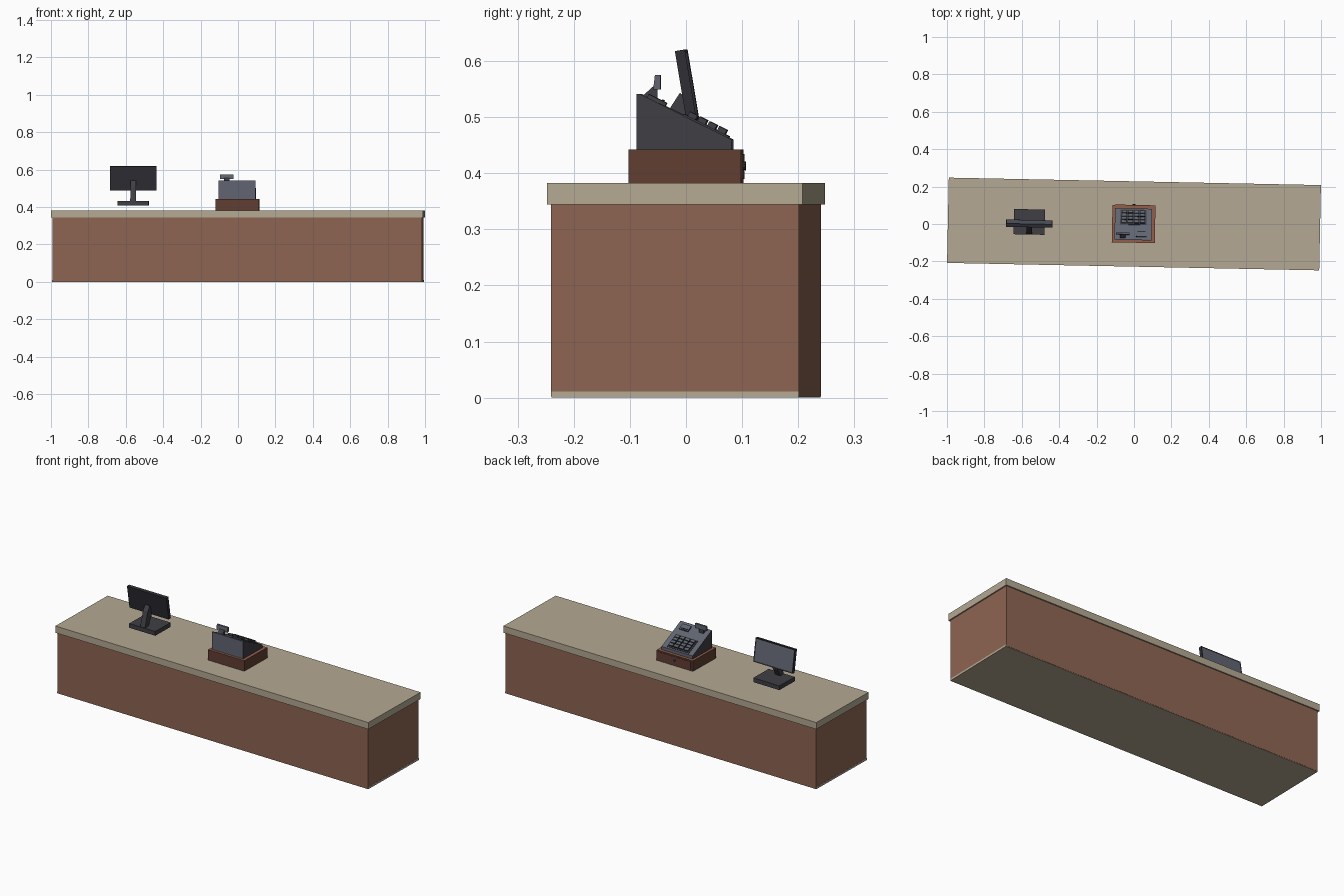
import bpy, bmesh, math
from mathutils import Matrix, Vector

if "Cube" in bpy.data.objects:
    bpy.data.objects.remove(bpy.data.objects["Cube"])

TURN = Matrix.Rotation(-0.02, 4, 'Z')   # whole model sits slightly turned


def material(name, r, g, b):
    m = bpy.data.materials.new(name)
    lin = [((c / 255 + 0.055) / 1.055) ** 2.4 for c in (r, g, b)]
    m.diffuse_color = (*lin, 1)
    m.use_nodes = True
    m.node_tree.nodes["Principled BSDF"].inputs["Base Color"].default_value = m.diffuse_color
    return m


TAN = material("tan_top", 180, 169, 147)
BROWN = material("counter_brown", 142, 101, 82)
DARK_BROWN = material("drawer_brown", 97, 62, 50)
RED_BROWN = material("drawer_rim_brown", 146, 94, 74)
GREY = material("blue_grey", 97, 101, 113)
CHARCOAL = material("charcoal", 62, 62, 69)
BLACK = material("dark_grey", 47, 47, 53)


def finish(name, bm, mats, rule=None, mat=Matrix()):
    """Turn bmesh into an object; rule(normal) picks the material slot in local axes."""
    bmesh.ops.recalc_face_normals(bm, faces=bm.faces)
    bm.normal_update()
    if rule:
        for f in bm.faces:
            f.material_index = rule(f.normal)
    bm.transform(TURN @ mat)
    me = bpy.data.meshes.new(name)
    bm.to_mesh(me)
    bm.free()
    for m in mats:
        me.materials.append(m)
    ob = bpy.data.objects.new(name, me)
    bpy.context.collection.objects.link(ob)
    return ob


def box(name, centre, size, mats, rule=None, mat=Matrix()):
    bm = bmesh.new()
    bmesh.ops.create_cube(bm, size=1)
    bm.transform(Matrix.Translation(centre) @ Matrix.Diagonal((*size, 1)))
    return finish(name, bm, mats, rule, mat)


def extrude_yz(name, pts, x0, x1, mats, rule=None):
    """Side profile in y,z extended along x."""
    bm = bmesh.new()
    f = bm.faces.new([bm.verts.new((x0, y, z)) for y, z in pts])
    r = bmesh.ops.extrude_face_region(bm, geom=[f])
    vs = [v for v in r["geom"] if isinstance(v, bmesh.types.BMVert)]
    bmesh.ops.translate(bm, verts=vs, vec=(x1 - x0, 0, 0))
    return finish(name, bm, mats, rule)


def side_dark(n):
    return 1 if abs(n.x) > 0.9 else 0


# Counter
box("counter_body", (0, 0, 0.1735), (1.976, 0.442, 0.343), [BROWN])
box("counter_base_plate", (0, 0, 0.0055), (1.978, 0.44, 0.011), [TAN])
box("counter_top", (0, 0, 0.3635), (1.99, 0.456, 0.038), [TAN])

# Cash drawer with front panel and knob
box("cash_drawer", (-0.002, 0, 0.412), (0.23, 0.2, 0.06), [DARK_BROWN, RED_BROWN],
    lambda n: 1 if n.z > 0.9 else 0)
box("drawer_front", (-0.002, 0.1005, 0.412), (0.205, 0.003, 0.045), [DARK_BROWN])
bm = bmesh.new()
bmesh.ops.create_cone(bm, cap_ends=True, segments=10, radius1=0.008, radius2=0.007, depth=0.006)
finish("drawer_knob", bm, [BLACK],
       mat=Matrix.Translation((-0.002, 0.1035, 0.413)) @ Matrix.Rotation(math.pi / 2, 4, 'X'))

# Register housing
extrude_yz("register_body", [(-0.086, 0.441), (-0.086, 0.541), (-0.08, 0.541),
                             (0.083, 0.46), (0.083, 0.441)],
           -0.103, 0.095, [GREY, CHARCOAL], side_dark)

# Slope frame: origin at middle of the sloped panel
SLOPE = (Matrix.Translation((-0.004, 0, 0.5015))
         @ Matrix.Rotation(-math.atan2(0.081, 0.163), 4, 'X'))

# Keypad plate and stepped keys
box("keypad_plate", (0, 0.04, 0.001), (0.14, 0.09, 0.003), [CHARCOAL], mat=SLOPE)
for row in range(4):
    for col in range(4):
        box("key_%d_%d" % (row, col), (-0.049 + col * 0.0327, 0.011 + row * 0.0195, 0.005),
            (0.027, 0.0155, 0.012), [GREY, CHARCOAL],
            lambda n: 0 if n.z > 0.9 else 1, SLOPE)

# Receipt printer lid and paper slot
box("printer_lid", (0.045, -0.058, 0.003), (0.056, 0.036, 0.007), [GREY, CHARCOAL],
    lambda n: 0 if n.z > 0.9 else 1, SLOPE)
box("printer_slot", (0.045, -0.048, 0.007), (0.044, 0.005, 0.003), [BLACK], mat=SLOPE)

# Customer display on a short stem
extrude_yz("display_stem", [(-0.078, 0.538), (-0.058, 0.556), (-0.052, 0.556), (-0.052, 0.525)],
           -0.074, -0.044, [CHARCOAL])
extrude_yz("display_head", [(-0.059, 0.549), (-0.056, 0.575), (-0.046, 0.575), (-0.046, 0.549)],
           -0.094, -0.024, [GREY])

# Monitor base and neck
MX = -0.56
box("monitor_base", (MX, 0, 0.421), (0.166, 0.135, 0.024), [CHARCOAL])
extrude_yz("monitor_neck", [(-0.064, 0.432), (-0.034, 0.432), (-0.008, 0.478),
                            (-0.008, 0.53), (-0.022, 0.543), (-0.04, 0.515)],
           MX - 0.015, MX + 0.015, [CHARCOAL])

# Monitor panel, tilted back, with inset screen on the +y side
bm = bmesh.new()
bmesh.ops.create_cube(bm, size=1)
bm.transform(Matrix.Diagonal((0.25, 0.018, 0.13, 1)))
bm.normal_update()
front = [f for f in bm.faces if f.normal.y > 0.9]
bmesh.ops.inset_region(bm, faces=front, thickness=0.009, depth=-0.002)
front[0].material_index = 1
finish("monitor_panel", bm, [BLACK, GREY],
       mat=Matrix.Translation((MX, -0.009, 0.555)) @ Matrix.Rotation(math.radians(9.5), 4, 'X'))
